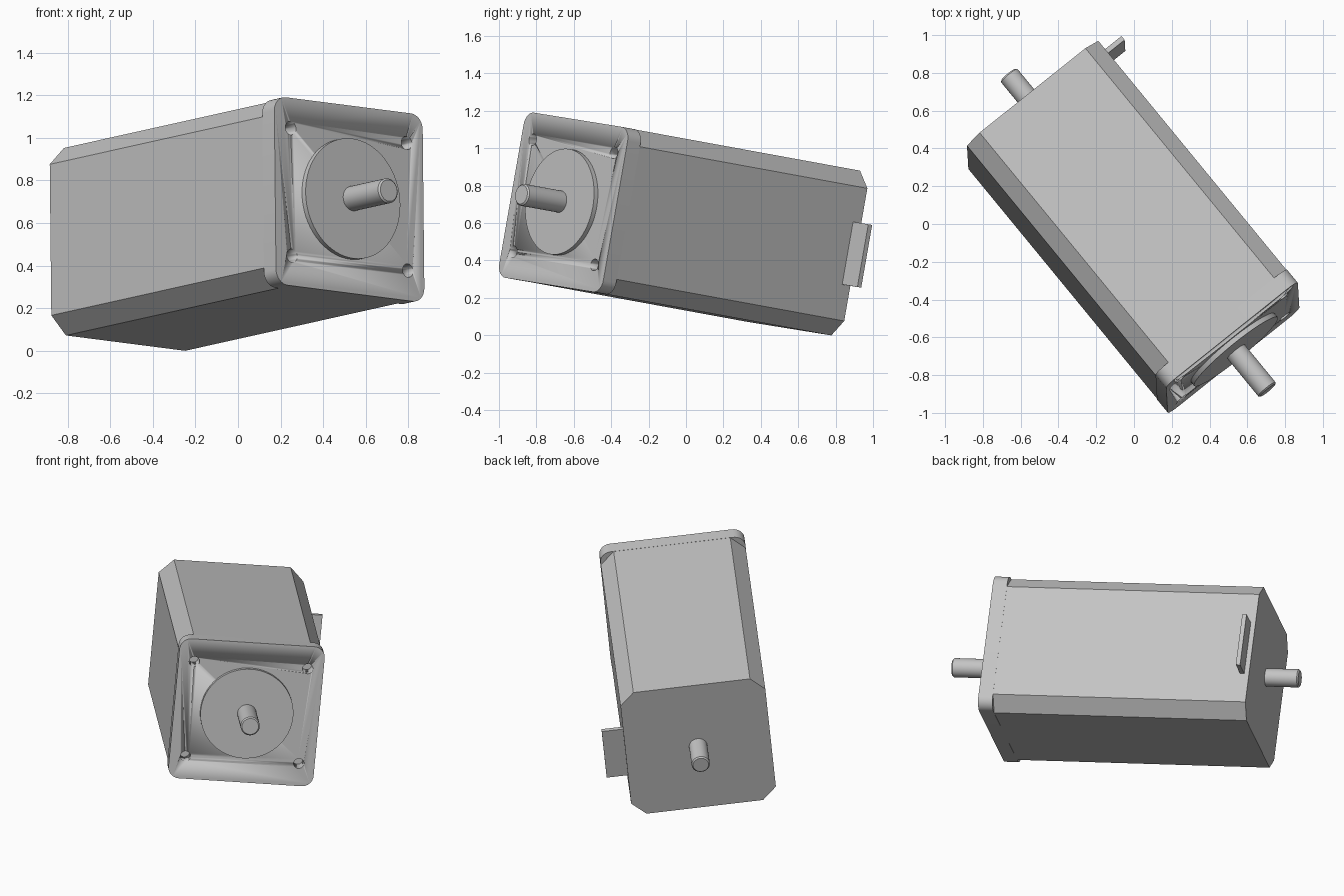
import bpy
import bmesh
import math
from mathutils import Matrix, Vector

cube = bpy.data.objects.get("Cube")
if cube:
    bpy.data.objects.remove(cube, do_unlink=True)

# One plain metal colour
metal = bpy.data.materials.new("grey_metal")
metal.use_nodes = True
GREY = (0.55, 0.55, 0.55, 1)
metal.diffuse_color = GREY
metal.node_tree.nodes["Principled BSDF"].inputs["Base Color"].default_value = GREY

# Motor frame: local x and y lie in the mounting face, local z runs out along the shaft
u = Vector((0.777, 0.62, -0.10)).normalized()
v = Vector((0.0, 0.18, 0.984))
v = (v - u * v.dot(u)).normalized()
a = u.cross(v)
FRAME = Matrix((u, v, a)).transposed().to_4x4()
FRAME.translation = (0.523, -0.655, 0.711)


def prism(name, outline, z0, z1, smooth=False, chamfer=0):
    """Extrude an outline along the shaft axis from z0 to z1."""
    bm = bmesh.new()
    face = bm.faces.new([bm.verts.new((x, y, z0)) for x, y in outline])
    new = bmesh.ops.extrude_face_region(bm, geom=[face])["geom"]
    bmesh.ops.translate(bm, vec=(0, 0, z1 - z0),
                        verts=[g for g in new if isinstance(g, bmesh.types.BMVert)])
    bmesh.ops.recalc_face_normals(bm, faces=bm.faces)
    mesh = bpy.data.meshes.new(name)
    bm.to_mesh(mesh)
    bm.free()
    mesh.materials.append(metal)
    obj = bpy.data.objects.new(name, mesh)
    bpy.context.collection.objects.link(obj)
    obj.matrix_world = FRAME
    if chamfer:
        mod = obj.modifiers.new("end_chamfer", "BEVEL")
        mod.width = chamfer
        mod.limit_method = "ANGLE"
        mod.angle_limit = math.radians(60)
    if smooth:
        bpy.ops.object.select_all(action="DESELECT")
        obj.select_set(True)
        bpy.context.view_layer.objects.active = obj
        bpy.ops.object.shade_smooth_by_angle(angle=math.radians(30))
    return obj


def circle(r, n=48, cx=0, cy=0):
    return [(cx + r * math.cos(math.tau * i / n), cy + r * math.sin(math.tau * i / n))
            for i in range(n)]


def rounded_square(h, r, steps=8):
    pts = []
    for k, (sx, sy) in enumerate(((1, 1), (-1, 1), (-1, -1), (1, -1))):
        for i in range(steps + 1):
            t = math.pi / 2 * (k + i / steps)
            pts.append((sx * (h - r) + r * math.cos(t), sy * (h - r) + r * math.sin(t)))
    return pts


HALF, CUT = 0.447, 0.36
FLANGE, REAR = -0.09, -1.68

# Long housing with chamfered corners
octagon = [(HALF, -CUT), (HALF, CUT), (CUT, HALF), (-CUT, HALF),
           (-HALF, CUT), (-HALF, -CUT), (-CUT, -HALF), (CUT, -HALF)]
prism("housing", octagon, REAR, FLANGE)

# Mounting flange with four bolt holes
flange = prism("mounting_flange", rounded_square(HALF + 0.001, 0.07), FLANGE, 0, smooth=True)
for sx in (-1, 1):
    for sy in (-1, 1):
        cutter = prism("bolt_hole_cutter", circle(0.032, 24, sx * 0.35, sy * 0.304),
                       FLANGE - 0.05, 0.05, smooth=True)
        cutter.hide_render = True
        cutter.hide_set(True)
        cutter.display_type = "WIRE"
        hole = flange.modifiers.new("bolt_hole", "BOOLEAN")
        hole.operation = "DIFFERENCE"
        hole.solver = "EXACT"
        hole.object = cutter

# Round pilot boss and the two shaft ends
prism("pilot_boss", circle(0.286, 64), -0.01, 0.027, smooth=True)
prism("front_shaft", circle(0.059), 0.01, 0.295, smooth=True, chamfer=0.008)
prism("rear_shaft", circle(0.056), -1.89, REAR + 0.02, smooth=True, chamfer=0.008)

# Thin connector plate standing out from the side near the rear
prism("connector_plate", [(0.43, -0.17), (0.578, -0.17), (0.578, 0.17), (0.43, 0.17)],
      -1.65, -1.623)
